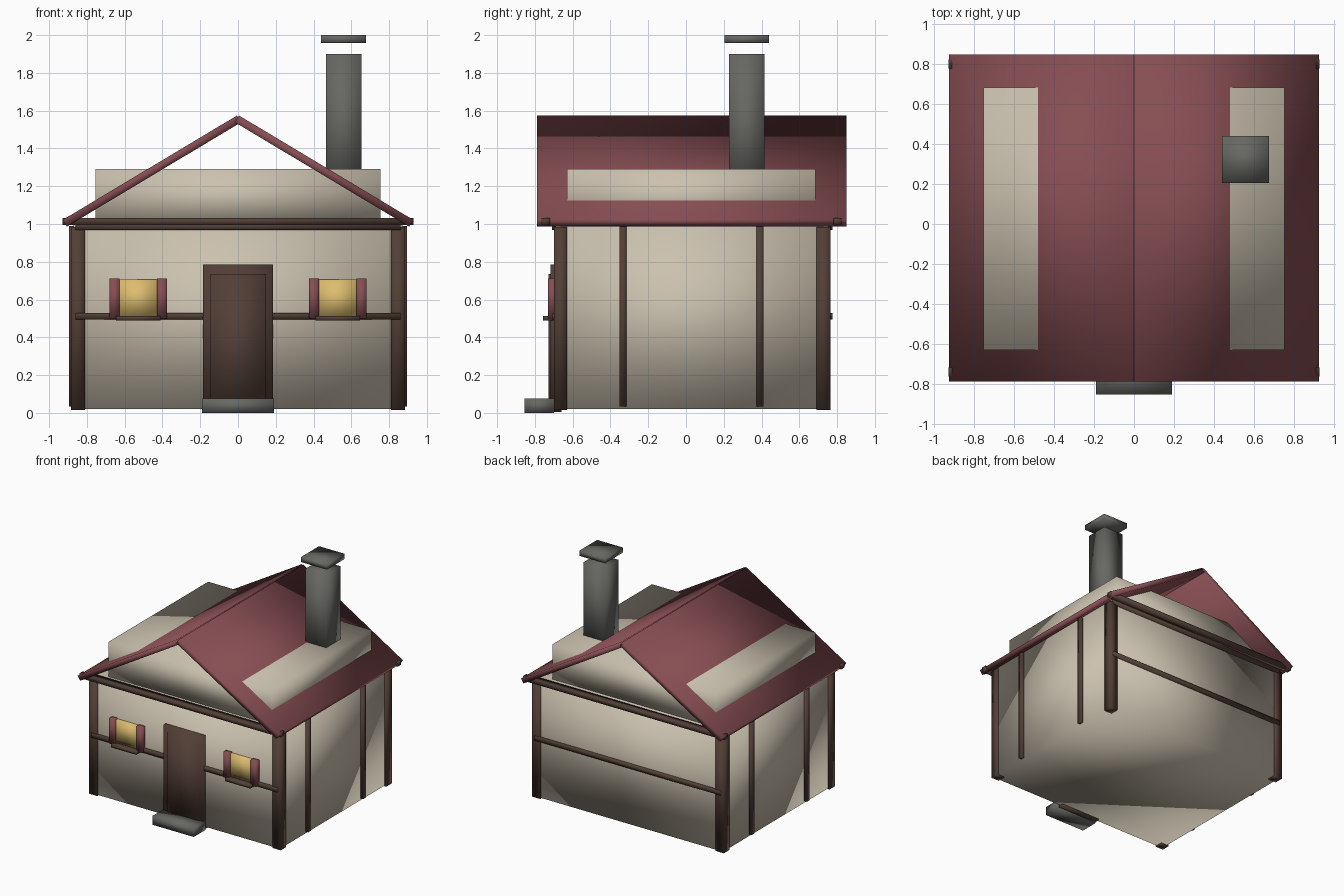
import bpy
import math
from mathutils import Vector

default = bpy.data.objects.get("Cube")
if default:
    bpy.data.objects.remove(default, do_unlink=True)


def material(name, color):
    m = bpy.data.materials.new(name)
    m.use_nodes = True
    m.diffuse_color = (*color, 1)
    bsdf = m.node_tree.nodes["Principled BSDF"]
    bsdf.inputs["Base Color"].default_value = (*color, 1)
    bsdf.inputs["Roughness"].default_value = 0.8
    return m


PLASTER = material("plaster", (0.60, 0.54, 0.43))
TIMBER = material("dark_timber", (0.085, 0.05, 0.037))
ROOF = material("red_roof", (0.24, 0.075, 0.085))
STONE = material("grey_stone", (0.135, 0.135, 0.125))
GLASS = material("yellow_glass", (0.72, 0.51, 0.16))


def box(name, mat, x, y, z, turn=0.0):
    """Softly shaded box filling the given (low, high) ranges, turned about y."""
    bpy.ops.mesh.primitive_cube_add(size=1)
    ob = bpy.context.object
    ob.name = name
    ranges = (x, y, z)
    size = Vector([b - a for a, b in ranges])
    for v in ob.data.vertices:
        v.co = v.co * size
    ob.location = [(a + b) / 2 for a, b in ranges]
    ob.rotation_euler.y = turn
    ob.data.materials.append(mat)
    ob.data.shade_smooth()
    return ob


def mirrored(side, low, high):
    return tuple(sorted((side * low, side * high)))


# Walls and the loft block that breaks through the roof
box("walls", PLASTER, (-0.87, 0.87), (-0.69, 0.755), (0.02, 1.0))
box("loft_block", PLASTER, (-0.755, 0.755), (-0.63, 0.685), (0.99, 1.29))

# Parts repeated on the left and right
for side, label in ((1, "left"), (-1, "right")):
    # Roof slab running from ridge to eave
    ridge, eave = Vector((-0.005, 0, 1.556)), Vector((0.917, 0, 1.004))
    mid, run = (ridge + eave) / 2, eave - ridge
    half = run.length / 2
    cx = side * mid.x
    box(label + "_roof_slab", ROOF, (cx - half, cx + half), (-0.79, 0.85),
        (mid.z - 0.021, mid.z + 0.021), side * math.atan2(-run.z, run.x))

    # Corner posts and wall studs
    for end, y in (("front", (-0.70, -0.63)), ("back", (0.69, 0.765))):
        box(f"{label}_{end}_post", TIMBER, mirrored(side, 0.81, 0.885), y, (0.015, 0.985))
    for end, y in (("front", -0.334), ("back", 0.391)):
        box(f"{label}_{end}_stud", TIMBER, mirrored(side, 0.85, 0.895),
            (y - 0.018, y + 0.018), (0.035, 0.99))

    # Window with shutters and sill
    box(label + "_window", GLASS, mirrored(side, 0.42, 0.635), (-0.71, -0.67), (0.505, 0.705))
    for part, x in (("inner", (0.375, 0.428)), ("outer", (0.628, 0.68))):
        box(f"{label}_{part}_shutter", ROOF, mirrored(side, *x), (-0.73, -0.68), (0.50, 0.712))
    box(label + "_window_sill", TIMBER, mirrored(side, 0.41, 0.645), (-0.757, -0.68), (0.488, 0.513))

# Horizontal timbers on both gable ends
for label, inner, outer in (("front", (-0.71, -0.66), (-0.765, -0.72)),
                            ("back", (0.725, 0.775), (0.78, 0.825))):
    box(label + "_middle_rail", TIMBER, (-0.86, 0.86), inner, (0.495, 0.53))
    box(label + "_top_rail", TIMBER, (-0.86, 0.86), inner, (0.967, 1.005))
    box(label + "_eave_beam", TIMBER, (-0.93, 0.93), outer, (0.995, 1.032))

# Door and step
box("door_frame", TIMBER, (-0.185, 0.185), (-0.718, -0.66), (0.005, 0.785))
box("door", TIMBER, (-0.148, 0.148), (-0.728, -0.68), (0.01, 0.735))
box("door_step", STONE, (-0.19, 0.19), (-0.855, -0.70), (0.0, 0.075))

# Chimney with its raised cap
box("chimney", STONE, (0.465, 0.655), (0.228, 0.415), (1.15, 1.9))
box("chimney_cap", STONE, (0.44, 0.677), (0.205, 0.44), (1.957, 2.0))
